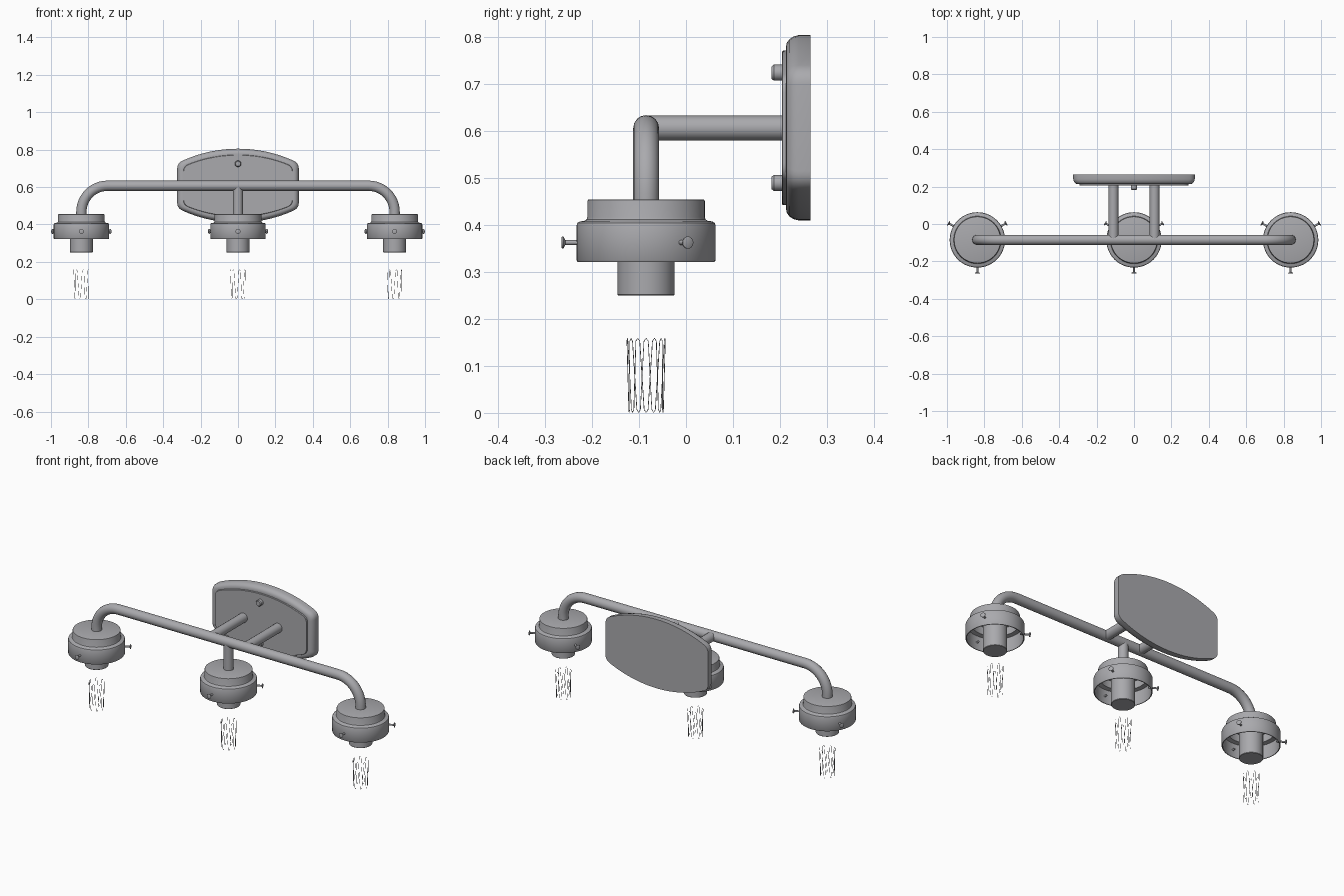
import bpy, bmesh, math
from mathutils import Vector, Matrix

if "Cube" in bpy.data.objects:
    bpy.data.objects.remove(bpy.data.objects["Cube"])

metal = bpy.data.materials.new("brushed_grey_metal")
metal.diffuse_color = (0.40, 0.40, 0.42, 1)
metal.use_nodes = True
metal.node_tree.nodes["Principled BSDF"].inputs["Base Color"].default_value = metal.diffuse_color

BAR_Y, BAR_Z, TUBE_R, LAMP_X = -0.085, 0.607, 0.0275, 0.8375


def finish(obj, angle=35):
    obj.data.materials.clear()
    obj.data.materials.append(metal)
    bpy.ops.object.select_all(action='DESELECT')
    obj.select_set(True)
    bpy.context.view_layer.objects.active = obj
    bpy.ops.object.shade_smooth_by_angle(angle=math.radians(angle))
    return obj


def from_bmesh(name, bm):
    bmesh.ops.recalc_face_normals(bm, faces=bm.faces)
    me = bpy.data.meshes.new(name)
    bm.to_mesh(me)
    bm.free()
    obj = bpy.data.objects.new(name, me)
    bpy.context.collection.objects.link(obj)
    return finish(obj)


def lathe(name, profile, matrix, steps=48):
    """Spin (radius, height) points around local z."""
    bm = bmesh.new()
    vs = [bm.verts.new((r, 0, z)) for r, z in profile]
    es = [bm.edges.new(p) for p in zip(vs, vs[1:])]
    bmesh.ops.spin(bm, geom=vs + es, cent=(0, 0, 0), axis=(0, 0, 1),
                   angle=math.tau, steps=steps)
    bmesh.ops.remove_doubles(bm, verts=bm.verts, dist=1e-5)
    bm.transform(matrix)
    return from_bmesh(name, bm)


def tube(name, points, radius, res=6, cyclic=False):
    cu = bpy.data.curves.new(name, 'CURVE')
    cu.dimensions = '3D'
    cu.bevel_depth, cu.bevel_resolution, cu.use_fill_caps = radius, res, True
    sp = cu.splines.new('POLY')
    sp.points.add(len(points) - 1)
    for p, co in zip(sp.points, points):
        p.co = (*co, 1)
    sp.use_cyclic_u = cyclic
    obj = bpy.data.objects.new(name, cu)
    bpy.context.collection.objects.link(obj)
    bpy.ops.object.select_all(action='DESELECT')
    obj.select_set(True)
    bpy.context.view_layer.objects.active = obj
    bpy.ops.object.convert(target='MESH')
    return finish(bpy.context.object)


def plate_outline(inset, n=20):
    """Barrel-shaped outline: bowed top and bottom, straight sides, round corners."""
    w, h, R, c = 0.325 - inset, 0.1975 - inset, 0.72, 0.028
    arc = lambda x: h - (R - math.sqrt(R * R - x * x))
    a, k, b = Vector((w, arc(w) - c)), Vector((w, arc(w))), Vector((w - c, arc(w - c)))
    corner = [a * (1 - t) ** 2 + k * 2 * t * (1 - t) + b * t * t
              for t in [i / 6 for i in range(7)]]
    right = corner + [Vector((x, arc(x))) for x in
                      [(w - c) * (1 - i / (n / 2)) for i in range(1, n // 2)]]
    top = right + [Vector((0, h))] + [Vector((-p.x, p.y)) for p in reversed(right)]
    return top + [-p for p in top]


# Wall plate: rounded front rim with a raised inner panel
bm = bmesh.new()
layers = [(0, 0.265), (0, 0.24), (0.003, 0.229), (0.009, 0.220), (0.017, 0.2145),
          (0.026, 0.213), (0.0325, 0.213), (0.0335, 0.206), (0.0345, 0.205)]
rings = [[bm.verts.new((p.x, y, p.y + 0.6075)) for p in plate_outline(i)]
         for i, y in layers]
for r0, r1 in zip(rings, rings[1:]):
    for i in range(len(r0)):
        j = (i + 1) % len(r0)
        bm.faces.new((r0[i], r0[j], r1[j], r1[i]))
bm.faces.new(rings[0])
bm.faces.new(rings[-1])
from_bmesh("wall_plate", bm)

# Mounting knobs on the plate
for z in (0.49, 0.725):
    lathe("plate_knob", [(0, 0), (0.017, 0), (0.017, 0.023), (0.013, 0.028), (0, 0.028)],
          Matrix.Translation((0, 0.21, z)) @ Matrix.Rotation(math.pi / 2, 4, 'X'), 24)

# Two arms from plate to bar
for x in (-0.11, 0.11):
    tube("support_arm", [(x, 0.21, BAR_Z), (x, BAR_Y, BAR_Z)], TUBE_R - 0.001)

# Main bar with bent-down ends, and the centre stem
B = 0.14
half = [(LAMP_X, BAR_Y, 0.45)] + [
    (LAMP_X - B + B * math.cos(a), BAR_Y, BAR_Z - B + B * math.sin(a))
    for a in [math.pi / 2 * i / 12 for i in range(13)]]
tube("main_bar", half + [(-x, y, z) for x, y, z in reversed(half)], TUBE_R)
tube("centre_stem", [(0, BAR_Y, 0.45), (0, BAR_Y, BAR_Z)], TUBE_R - 0.001)

cup = [(0, 0.455), (0.121, 0.455), (0.124, 0.454), (0.125, 0.451), (0.125, 0.417),
       (0.127, 0.412), (0.132, 0.409), (0.141, 0.408), (0.146, 0.405), (0.148, 0.400),
       (0.148, 0.325), (0.146, 0.322), (0.142, 0.322), (0.142, 0.401), (0.119, 0.405),
       (0.119, 0.448), (0, 0.448)]
socket = [(0, 0.449), (0.061, 0.449), (0.061, 0.252), (0.059, 0.25), (0, 0.25)]
screw = [(0, 0.128), (0.005, 0.128), (0.005, 0.172), (0.013, 0.176),
         (0.013, 0.179), (0.011, 0.18), (0, 0.18)]

for x in (-LAMP_X, 0, LAMP_X):
    base = Matrix.Translation((x, BAR_Y, 0))
    # Shade holder cup and bulb socket
    lathe("shade_holder", cup, base, 64)
    lathe("bulb_socket", socket, base, 40)
    # Three thumb screws around the holder
    for deg in (-90, 30, 150):
        lathe("thumb_screw", screw,
              Matrix.Translation((x, BAR_Y, 0.363))
              @ Matrix.Rotation(math.radians(deg), 4, 'Z')
              @ Matrix.Rotation(math.pi / 2, 4, 'Y'), 16)
    # Hair-thin zigzag filament hanging free below
    pts = []
    for i in range(14):
        z_end, z_in = (0.159, 0.153) if i % 2 else (0.001, 0.007)
        r = 0.041 if i % 2 else 0.037
        for off, z in ((-0.25, z_in), (0, z_end), (0.25, z_in)):
            a = math.tau * (i + off) / 14
            pts.append((x + r * math.cos(a), BAR_Y + r * math.sin(a), z))
    tube("filament_wire", pts, 0.0008, 1, True)
